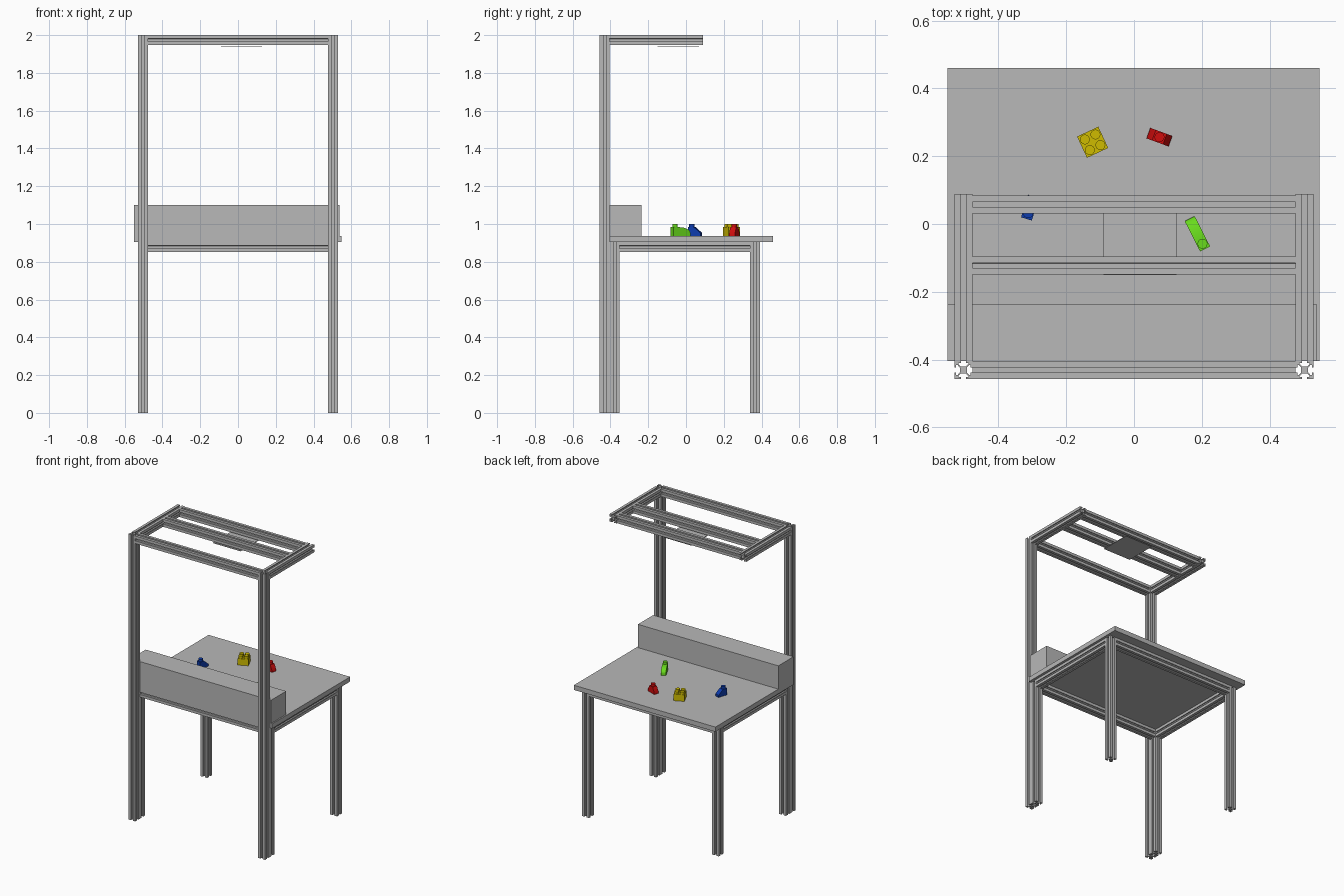
import bpy, bmesh, math
from mathutils import Matrix, Vector

if "Cube" in bpy.data.objects:
    bpy.data.objects.remove(bpy.data.objects["Cube"])


def material(name, rgb):
    m = bpy.data.materials.new(name)
    m.diffuse_color = (*rgb, 1)
    m.use_nodes = True
    m.node_tree.nodes["Principled BSDF"].inputs["Base Color"].default_value = m.diffuse_color
    return m


GREY = material("grey", (0.48, 0.48, 0.48))
YELLOW = material("yellow", (0.62, 0.50, 0.0))
RED = material("red", (0.62, 0.004, 0.004))
GREEN = material("green", (0.14, 0.70, 0.012))
BLUE = material("blue", (0.004, 0.045, 0.42))


def finish(name, bm, mat):
    bmesh.ops.recalc_face_normals(bm, faces=bm.faces)
    me = bpy.data.meshes.new(name)
    bm.to_mesh(me)
    bm.free()
    me.materials.append(mat)
    ob = bpy.data.objects.new(name, me)
    bpy.context.collection.objects.link(ob)
    return ob


def prism(bm, ring0, ring1):
    a = [bm.verts.new(p) for p in ring0]
    b = [bm.verts.new(p) for p in ring1]
    n = len(a)
    bm.faces.new(a[::-1])
    bm.faces.new(b)
    for i in range(n):
        j = (i + 1) % n
        bm.faces.new((a[i], a[j], b[j], b[i]))


def box(name, x0, x1, y0, y1, z0, z1):
    bm = bmesh.new()
    ring = [(x0, y0), (x1, y0), (x1, y1), (x0, y1)]
    prism(bm, [(x, y, z0) for x, y in ring], [(x, y, z1) for x, y in ring])
    return finish(name, bm, GREY)


# Slotted extrusion section: one side, turned four times
H = 0.0265
SIDE = [(1, 1), (.28, 1), (.28, .8), (.55, .8), (.55, .65), (.27, .38),
        (-.27, .38), (-.55, .65), (-.55, .8), (-.28, .8), (-.28, 1)]
SECTION = []
for k in range(4):
    for x, y in SIDE:
        for _ in range(k):
            x, y = -y, x
        SECTION.append((x * H, y * H))


def beam(name, axis, start, end, a, b):
    """Extrusion along an axis; a, b are its centre on the other two axes (in x, y, z order)."""
    def put(u, v, w):
        if axis == 'x':
            return (w, a + u, b + v)
        if axis == 'y':
            return (a + u, w, b + v)
        return (a + u, b + v, w)
    bm = bmesh.new()
    prism(bm, [put(u, v, start) for u, v in SECTION], [put(u, v, end) for u, v in SECTION])
    return finish(name, bm, GREY)


PX = 0.503                         # post centre in x
YF, YL, YB = -0.4305, -0.3775, 0.3665   # tall post, front leg, back leg
ZT, ZR = 0.8775, 1.9735            # table frame and top frame heights

# Posts, legs and side rails
for s, side in ((-1, "left"), (1, "right")):
    x = s * PX
    beam(side + "_tall_post", 'z', 0, 2, x, YF)
    beam(side + "_front_leg", 'z', 0, 0.904, x, YL)
    beam(side + "_back_leg", 'z', 0, 0.904, x, YB)
    beam(side + "_table_rail", 'y', YL + H, YB - H, x, ZT)
    beam(side + "_overhead_rail", 'y', YF + H, 0.089, x, ZR)

# Cross rails
IN = PX - H
beam("front_table_rail", 'x', -IN, IN, YL, ZT)
beam("back_table_rail", 'x', -IN, IN, YB, ZT)
for name, y in (("front", YF), ("middle", -0.123), ("back", 0.057)):
    beam(name + "_overhead_crossbar", 'x', -IN, IN, y, ZR)

# Table top, raised box and overhead plate
box("table_top", -0.55, 0.547, -0.404, 0.46, 0.904, 0.937)
box("raised_box", -0.55, 0.538, -0.404, -0.236, 0.937, 1.10)
box("overhead_plate", -0.09, 0.126, -0.15, 0.07, 1.936, 1.940)

# Toy bricks
P, BH, SH, SR = 0.0345, 0.046, 0.016, 0.0145


def brick(name, mat, profile, width, studs, loc, angle):
    """Profile in x-z extruded across y, with round studs on top."""
    bm = bmesh.new()
    prism(bm, [(x, -width / 2, z) for x, z in profile], [(x, width / 2, z) for x, z in profile])
    for x, y in studs:
        bmesh.ops.create_cone(bm, cap_ends=True, segments=24, radius1=SR, radius2=SR,
                              depth=SH, matrix=Matrix.Translation((x, y, BH + SH / 2)))
    bm.transform(Matrix.Translation(Vector((*loc, 0.937))) @ Matrix.Rotation(math.radians(angle), 4, 'Z'))
    ob = finish(name, bm, mat)
    bpy.ops.object.select_all(action='DESELECT')
    ob.select_set(True)
    bpy.context.view_layer.objects.active = ob
    bpy.ops.object.shade_smooth_by_angle(angle=math.radians(30))


LIP = 0.015
brick("yellow_square_brick", YELLOW, [(-P, 0), (P, 0), (P, BH), (-P, BH)], 2 * P,
      [(i * P / 2, j * P / 2) for i in (-1, 1) for j in (-1, 1)], (-0.122, 0.241), 25)
brick("red_double_slope_brick", RED,
      [(-P, 0), (P, 0), (P, LIP), (P / 2, BH), (-P / 2, BH), (-P, LIP)], 0.033,
      [(0, 0)], (0.075, 0.256), -20)
brick("blue_slope_brick", BLUE, [(-P, 0), (P, 0), (P, LIP), (0, BH), (-P, BH)], 0.033,
      [(-P / 2, 0)], (-0.307, 0.048), 73)
# Long brick with a rounded falling top
L = 0.05
curve = [(-L + P + (2 * L - P) * math.sin(t), LIP + (BH - LIP) * math.cos(t))
         for t in [math.pi / 2 * (8 - i) / 8 for i in range(9)]]
brick("green_curved_brick", GREEN, [(-L, 0), (L, 0)] + curve + [(-L, BH)], 0.033,
      [(-L + P / 2, 0)], (0.187, -0.029), 117)
